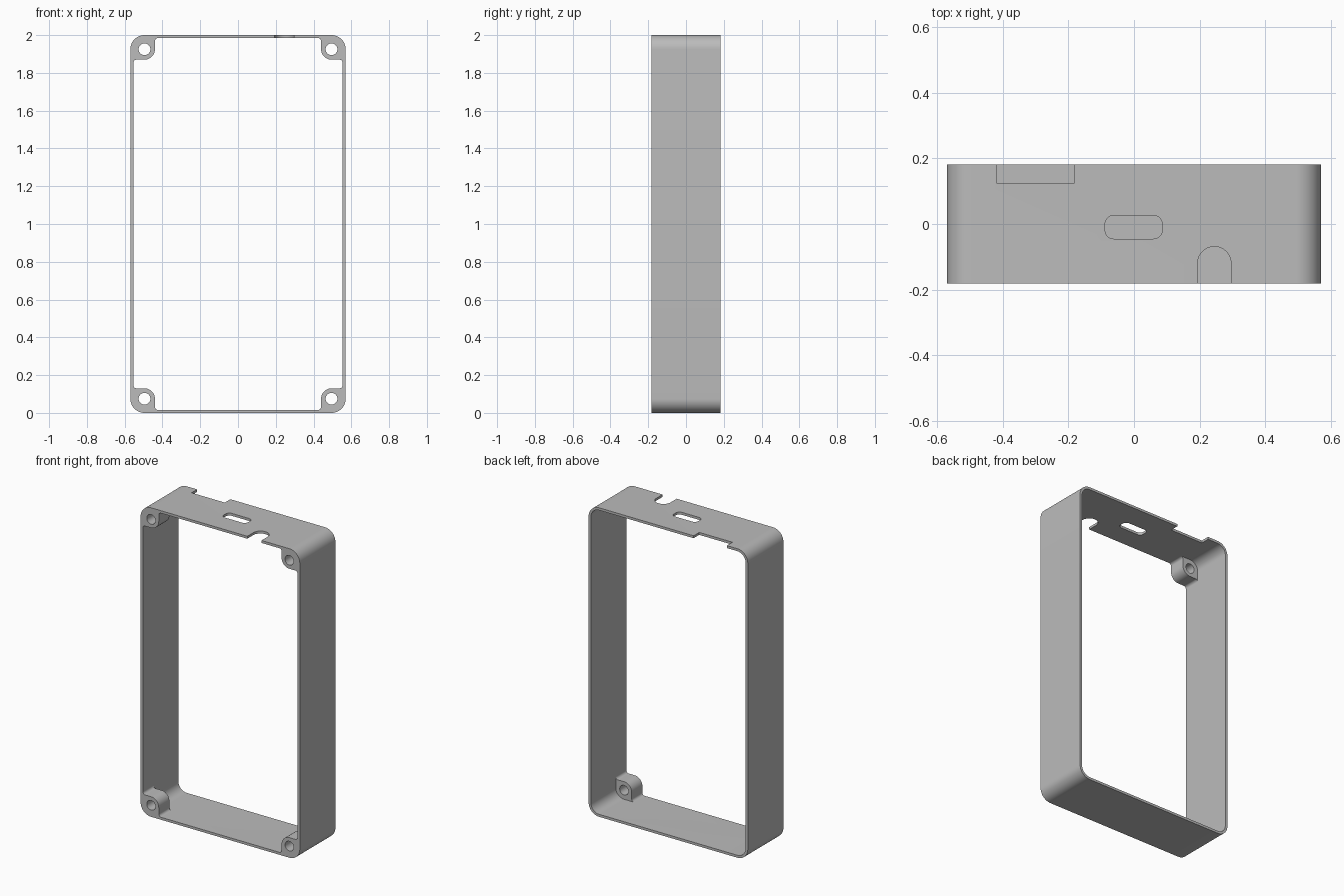
import bpy, bmesh, math
from mathutils import Vector

if "Cube" in bpy.data.objects:
    bpy.data.objects.remove(bpy.data.objects["Cube"])

HX, HY, HZ = 0.57, 0.182, 1.0   # half sizes
WALL, R = 0.016, 0.075          # wall thickness, outer corner radius
BOSS_R, BOSS_BACK = 0.055, -0.073
FILLET, HOLE_R = 0.017, 0.031

grey = bpy.data.materials.new("plain grey")
grey.use_nodes = True
colour = (0.5, 0.5, 0.5, 1)
grey.diffuse_color = colour
grey.node_tree.nodes["Principled BSDF"].inputs["Base Color"].default_value = colour


def rounded(corners, steps=12):
    """Round every (x, y, radius) corner of a right-angled outline."""
    out = []
    n = len(corners)
    for i, (x, y, r) in enumerate(corners):
        p = Vector((x, y))
        if r == 0:
            out.append(p)
            continue
        a = (Vector(corners[i - 1][:2]) - p).normalized()
        b = (Vector(corners[(i + 1) % n][:2]) - p).normalized()
        centre = p + (a + b) * r
        for k in range(steps + 1):
            t = math.pi / 2 * k / steps
            out.append(centre - b * r * math.cos(t) - a * r * math.sin(t))
    return out


def rectangle(x0, x1, y0, y1, r=0, r_low=None):
    low = r if r_low is None else r_low
    return rounded([(x0, y0, low), (x1, y0, low), (x1, y1, r), (x0, y1, r)])


def prism(name, outline, start, end, place):
    """Extrude an outline from start to end; place maps (u, v, depth) to x, y, z."""
    bm = bmesh.new()
    face = bm.faces.new([bm.verts.new(place(p.x, p.y, start)) for p in outline])
    top = bmesh.ops.extrude_face_region(bm, geom=[face])["geom"]
    shift = Vector(place(0, 0, end)) - Vector(place(0, 0, start))
    bmesh.ops.translate(bm, vec=shift, verts=[g for g in top if isinstance(g, bmesh.types.BMVert)])
    bmesh.ops.recalc_face_normals(bm, faces=bm.faces)
    mesh = bpy.data.meshes.new(name)
    bm.to_mesh(mesh)
    bm.free()
    obj = bpy.data.objects.new(name, mesh)
    bpy.context.collection.objects.link(obj)
    return obj


def along_y(u, v, d):
    return (u, d, v + HZ)


def along_z(u, v, d):
    return (u, v, d)


# Outer body
frame = prism("case_frame", rectangle(-HX, HX, -HZ, HZ, R), -HY, HY, along_y)
frame.data.materials.append(grey)

# Front opening leaves a screw boss in each corner
ix, iz = HX - WALL, HZ - WALL
cx, cz = HX - R, HZ - R
bx, bz = cx - BOSS_R, cz - BOSS_R
quarter = [(ix, bz, FILLET), (bx, bz, BOSS_R), (bx, iz, FILLET)]
opening = []
for sx, sz in ((1, 1), (-1, 1), (-1, -1), (1, -1)):
    pts = [(x * sx, z * sz, r) for x, z, r in quarter]
    opening += pts if sx * sz > 0 else pts[::-1]
cutters = [
    prism("opening_cutter", rounded(opening), -HY - 0.1, HY + 0.1, along_y),
    prism("rear_cavity_cutter", rectangle(-ix, ix, -iz, iz, R - WALL),
          BOSS_BACK, HY + 0.1, along_y),
]

# Screw holes
for sx in (-1, 1):
    for sz in (-1, 1):
        circle = rectangle(sx * cx - HOLE_R, sx * cx + HOLE_R,
                           sz * cz - HOLE_R, sz * cz + HOLE_R, HOLE_R * 0.999)
        cutters.append(prism("screw_hole_cutter", circle, -HY - 0.1, BOSS_BACK + 0.05, along_y))

# Openings in the top wall: rear notch, port slot and cable arch
for name, outline in (
    ("rear_notch_cutter", rectangle(-0.42, -0.182, 0.125, HY + 0.1)),
    ("port_slot_cutter", rectangle(-0.088, 0.086, -0.045, 0.026, 0.026)),
    ("cable_arch_cutter", rectangle(0.194, 0.296, -HY - 0.1, -0.069, 0.0509, 0)),
):
    cutters.append(prism(name, outline, 2 * HZ - 0.06, 2 * HZ + 0.1, along_z))

bpy.context.view_layer.objects.active = frame
frame.select_set(True)
for cutter in cutters:
    mod = frame.modifiers.new(cutter.name, "BOOLEAN")
    mod.operation = "DIFFERENCE"
    mod.solver = "EXACT"
    mod.object = cutter
    bpy.ops.object.modifier_apply(modifier=mod.name)
for cutter in cutters:
    bpy.data.objects.remove(cutter)

# Smooth rounded corners, crisp edges
bpy.ops.object.select_all(action="DESELECT")
frame.select_set(True)
bpy.ops.object.shade_smooth_by_angle(angle=math.radians(30))
